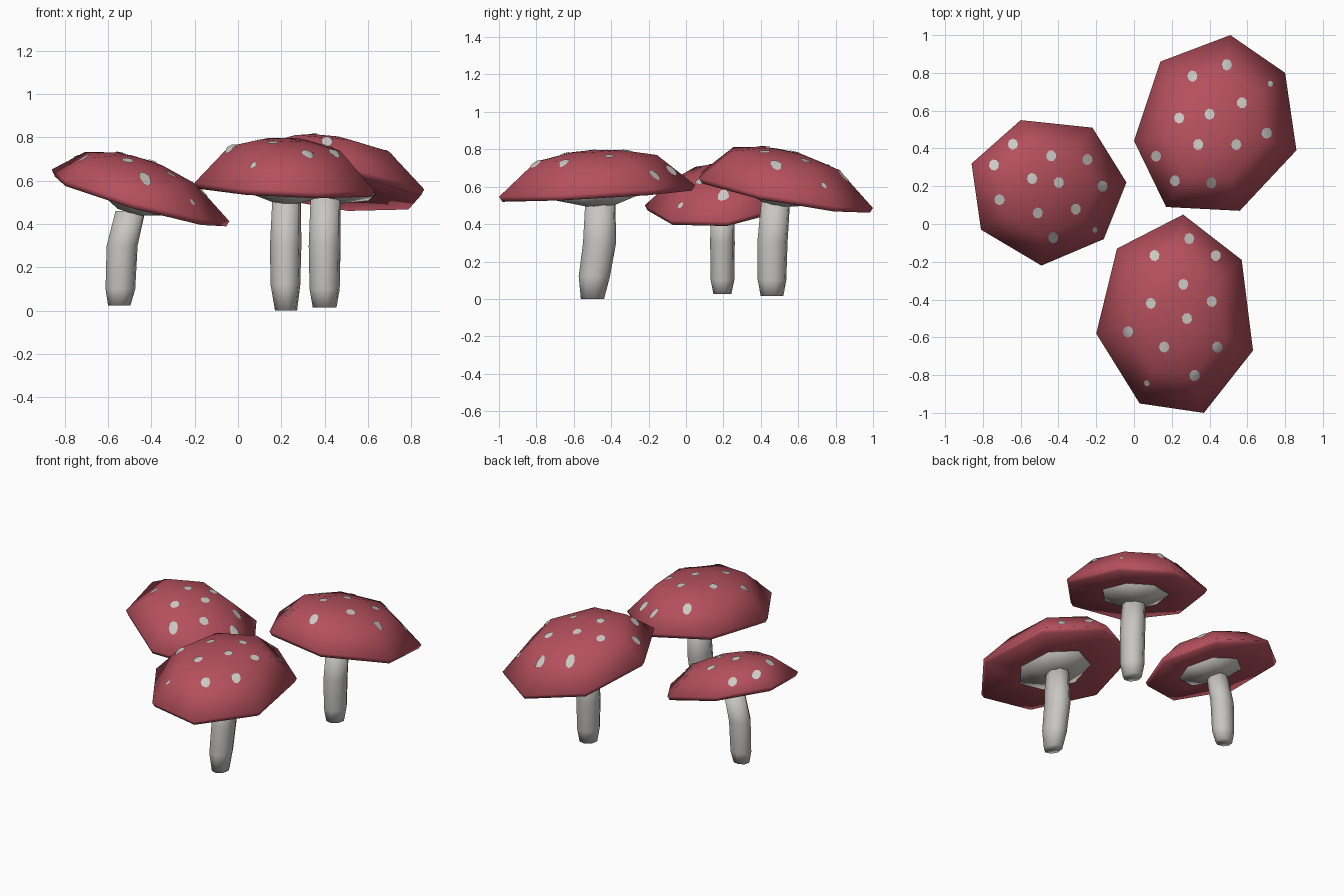
import bpy, bmesh, math
from mathutils import Vector
from mathutils.bvhtree import BVHTree

if "Cube" in bpy.data.objects:
    bpy.data.objects.remove(bpy.data.objects["Cube"])


def material(name, rgb):
    m = bpy.data.materials.new(name)
    m.diffuse_color = (*rgb, 1)
    m.use_nodes = True
    m.node_tree.nodes["Principled BSDF"].inputs["Base Color"].default_value = m.diffuse_color
    return m


RED = material("cap red", (0.46, 0.080, 0.108))
WHITE = material("stem white", (0.58, 0.565, 0.54))
SPOT = material("spot white", (0.60, 0.59, 0.56))


def finish(bm, name, mat, recalc=True):
    if recalc:
        bmesh.ops.recalc_face_normals(bm, faces=bm.faces[:])
    me = bpy.data.meshes.new(name)
    bm.to_mesh(me)
    bm.free()
    me.materials.append(mat)
    for p in me.polygons:
        p.use_smooth = True
    ob = bpy.data.objects.new(name, me)
    bpy.context.collection.objects.link(ob)
    return ob


def loft(rings, name, mat, apex=None):
    """Bridge a stack of rings; close the ends with a fan or an n-gon."""
    bm = bmesh.new()
    loops = [[bm.verts.new(p) for p in r] for r in rings]
    n = len(loops[0])
    for a, b in zip(loops, loops[1:]):
        for i in range(n):
            j = (i + 1) % n
            bm.faces.new((a[i], a[j], b[j], b[i]))
    bm.faces.new(loops[0])
    if apex is None:
        bm.faces.new(loops[-1])
    else:
        v = bm.verts.new(apex)
        for i in range(n):
            bm.faces.new((loops[-1][i], loops[-1][(i + 1) % n], v))
    return finish(bm, name, mat)


def mushroom(label, rim, centre, slope, heights, stem, stretch, spots):
    cx, cy, cz = centre

    def plane(x, y, dz):
        return (x, y, cz + slope[0] * (x - cx) + slope[1] * (y - cy) + dz)

    def ring(s, dz):
        return [plane(cx + s * (x - cx), cy + s * (y - cy), dz) for x, y in rim]

    mid, top = heights
    # cap: flat underside, thin lip, faceted dome
    cap = loft([ring(0.46, -0.028), ring(0.965, -0.028), ring(1, 0),
                ring(0.62, mid), ring(0.26, top - 0.008)],
               label + "_cap", RED, plane(cx, cy, top))

    # gills: shallow cone narrowing to the stem
    sx, sy, _, sr = stem[-1]
    neck = []
    for x, y in rim:
        d = Vector((x - cx, y - cy)).normalized() * sr
        neck.append(plane(sx + d.x, sy + d.y * stretch, -0.082))
    loft([ring(0.47, -0.026), ring(0.47, -0.031), neck], label + "_gills", WHITE)

    # stem: slightly bent, swollen in the middle
    rings = [[(x + r * math.cos(2 * math.pi * k / 8 + 0.2),
               y + r * stretch * math.sin(2 * math.pi * k / 8 + 0.2), z)
              for k in range(8)] for x, y, z, r in stem]
    loft(rings, label + "_stem", WHITE)

    # spots: thin patches draped over the dome, the last one is small
    bm = bmesh.new()
    bm.from_mesh(cap.data)
    tree = BVHTree.FromBMesh(bm)
    bm.free()
    bm = bmesh.new()

    def drape(x, y):
        hit, nor, _, _ = tree.ray_cast(Vector((x, y, 2)), Vector((0, 0, -1)))
        return bm.verts.new(hit + nor * 0.005)

    for i, (x, y) in enumerate(spots):
        r = 0.014 if i == len(spots) - 1 else 0.027
        c = drape(x, y)
        edge = [drape(x + r * math.cos(k * math.pi / 4 + i),
                      y + 1.1 * r * math.sin(k * math.pi / 4 + i)) for k in range(8)]
        for k in range(8):
            bm.faces.new((c, edge[k], edge[(k + 1) % 8]))
    finish(bm, label + "_spots", SPOT, recalc=False)


# left mushroom, tilted to the right
mushroom("left",
         [(-0.49, -0.22), (-0.16, -0.08), (-0.04, 0.22), (-0.22, 0.51),
          (-0.60, 0.55), (-0.81 - 0.05, 0.32), (-0.81, -0.03)],
         (-0.45, 0.18, 0.525), (-0.28, 0.09), (0.130, 0.18),
         [(-0.548, 0.195, 0.025, 0.053), (-0.543, 0.195, 0.10, 0.070),
          (-0.535, 0.195, 0.30, 0.073), (-0.497, 0.195, 0.46, 0.070)], 0.92,
         [(-.64, .42), (-.74, .31), (-.44, .36), (-.25, .34), (-.54, .24), (-.40, .22),
          (-.17, .20), (-.71, .13), (-.51, .06), (-.31, .08), (-.43, -.07), (-.21, -.03)])

# back right mushroom, tilted to the back
mushroom("back",
         [(0.17, 0.09), (0.56, 0.07), (0.86, 0.39), (0.80, 0.80),
          (0.51, 1.00), (0.14, 0.86), (0.00, 0.44)],
         (0.43, 0.52, 0.58), (-0.10, -0.18), (0.168, 0.215),
         [(0.40, 0.46, 0.015, 0.056), (0.40, 0.46, 0.10, 0.071),
          (0.40, 0.462, 0.30, 0.075), (0.405, 0.48, 0.53, 0.071)], 1.1,
         [(.49, .84), (.31, .78), (.57, .64), (.24, .56), (.40, .58), (.70, .48),
          (.34, .42), (.54, .42), (.12, .36), (.22, .23), (.41, .22), (.72, .74)])

# front mushroom, nearly level
mushroom("front",
         [(0.03, -0.95), (0.37, -1.00), (0.63, -0.67), (0.57, -0.19),
          (0.26, 0.05), (-0.09, -0.13), (-0.20, -0.58)],
         (0.22, -0.49, 0.58), (-0.04, 0.055), (0.172, 0.217),
         [(0.222, -0.50, 0.0, 0.052), (0.219, -0.49, 0.12, 0.070),
          (0.22, -0.462, 0.30, 0.074), (0.225, -0.458, 0.53, 0.067)], 1.22,
         [(.29, -.08), (.11, -.17), (.43, -.17), (.26, -.32), (.09, -.42), (.41, -.41),
          (.28, -.50), (-.03, -.57), (.16, -.65), (.44, -.65), (.32, -.80), (.07, -.84)])
